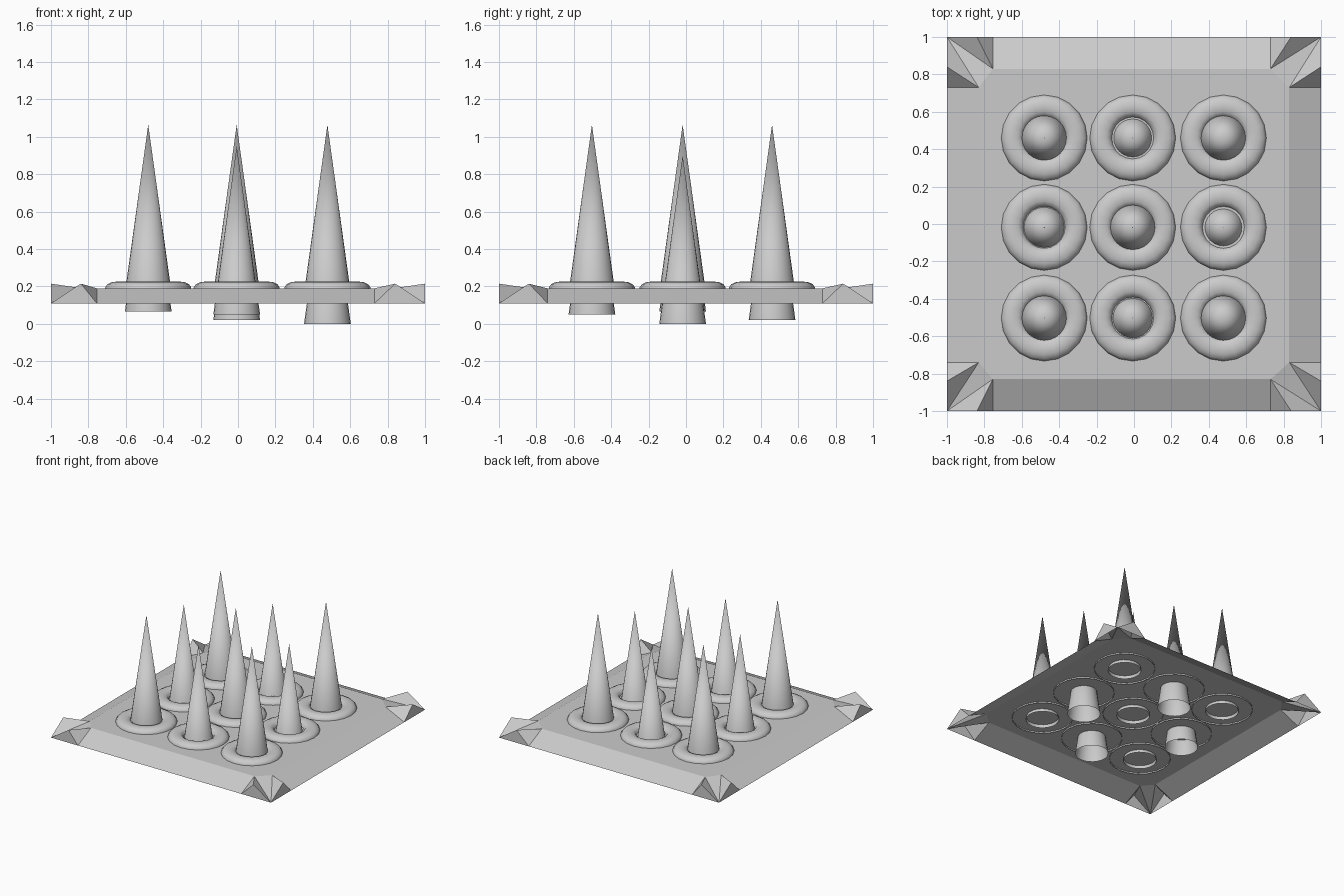
import bpy, bmesh, math

if "Cube" in bpy.data.objects:
    bpy.data.objects.remove(bpy.data.objects["Cube"])

XS = (-0.48, -0.007, 0.478)
YS = (-0.503, -0.018, 0.46)


def finish(bm, name, smooth=False):
    bmesh.ops.recalc_face_normals(bm, faces=bm.faces[:])
    me = bpy.data.meshes.new(name)
    bm.to_mesh(me)
    bm.free()
    ob = bpy.data.objects.new(name, me)
    bpy.context.collection.objects.link(ob)
    if smooth:
        bpy.ops.object.select_all(action='DESELECT')
        ob.select_set(True)
        bpy.context.view_layer.objects.active = ob
        bpy.ops.object.shade_smooth_by_angle(angle=math.radians(50))
    return ob


def lathe(name, profile, segments, x, y):
    """Open surface of revolution about a vertical axis."""
    bm = bmesh.new()
    vs = [bm.verts.new((r, 0, z)) for r, z in profile]
    es = [bm.edges.new(p) for p in zip(vs, vs[1:])]
    bmesh.ops.spin(bm, geom=vs + es, cent=(0, 0, 0), axis=(0, 0, 1),
                   angle=2 * math.pi, steps=segments)
    bmesh.ops.remove_doubles(bm, verts=bm.verts[:], dist=1e-4)
    ob = finish(bm, name, True)
    ob.location = (x, y, 0)
    return ob


# Base plate: open-bottomed sheet with sloping skirts and folded corners
bm = bmesh.new()
LOW, TOP, PEAK = 0.11, 0.19, 0.215
corners = []
for sx, sy in ((1, 1), (-1, 1), (-1, -1), (1, -1)):
    ex = 0.73 if sx > 0 else -0.755
    ey = 0.73 if sy > 0 else -0.74
    c = bm.verts.new((sx, sy, LOW))
    side = {}
    for k, outer, peak, inner in (
            ('x', (ex, sy), (0.84 * sx, sy), (ex, 0.83 * sy)),
            ('y', (sx, ey), (sx, 0.84 * sy), (0.83 * sx, ey))):
        e = bm.verts.new((*outer, LOW))
        a = bm.verts.new((*peak, PEAK))
        b = bm.verts.new((*inner, TOP))
        for tri in ((e, a, b), (a, c, b), (e, c, a)):
            bm.faces.new(tri)
        side[k] = (e, b)
    bm.faces.new((c, side['x'][1], side['y'][1]))
    corners.append(side)
ring = []
for i, k in enumerate('xyxy'):
    (e0, b0), (e1, b1) = corners[i][k], corners[(i + 1) % 4][k]
    bm.faces.new((e0, e1, b1, b0))
    ring += [b0, b1]
bm.faces.new(ring)
finish(bm, "base_plate")

# Rounded collar and spike at each of the nine places
collar = [(0.23, 0.178), (0.23, 0.195), (0.218, 0.212), (0.195, 0.223),
          (0.168, 0.226), (0.14, 0.222), (0.12, 0.21), (0.112, 0.19)]
# Edge-middle spikes are partly sunk through the plate
sunk = {(1, 0): 0.05, (0, 1): 0.065, (2, 1): 0.0, (1, 2): 0.02}
for i, x in enumerate(XS):
    for j, y in enumerate(YS):
        z = sunk.get((i, j), 0.165)
        lathe(f"collar_{i}_{j}", collar, 20, x, y)
        lathe(f"spike_{i}_{j}", [(0.125, z), (0, z + 0.9)], 24, x, y)
